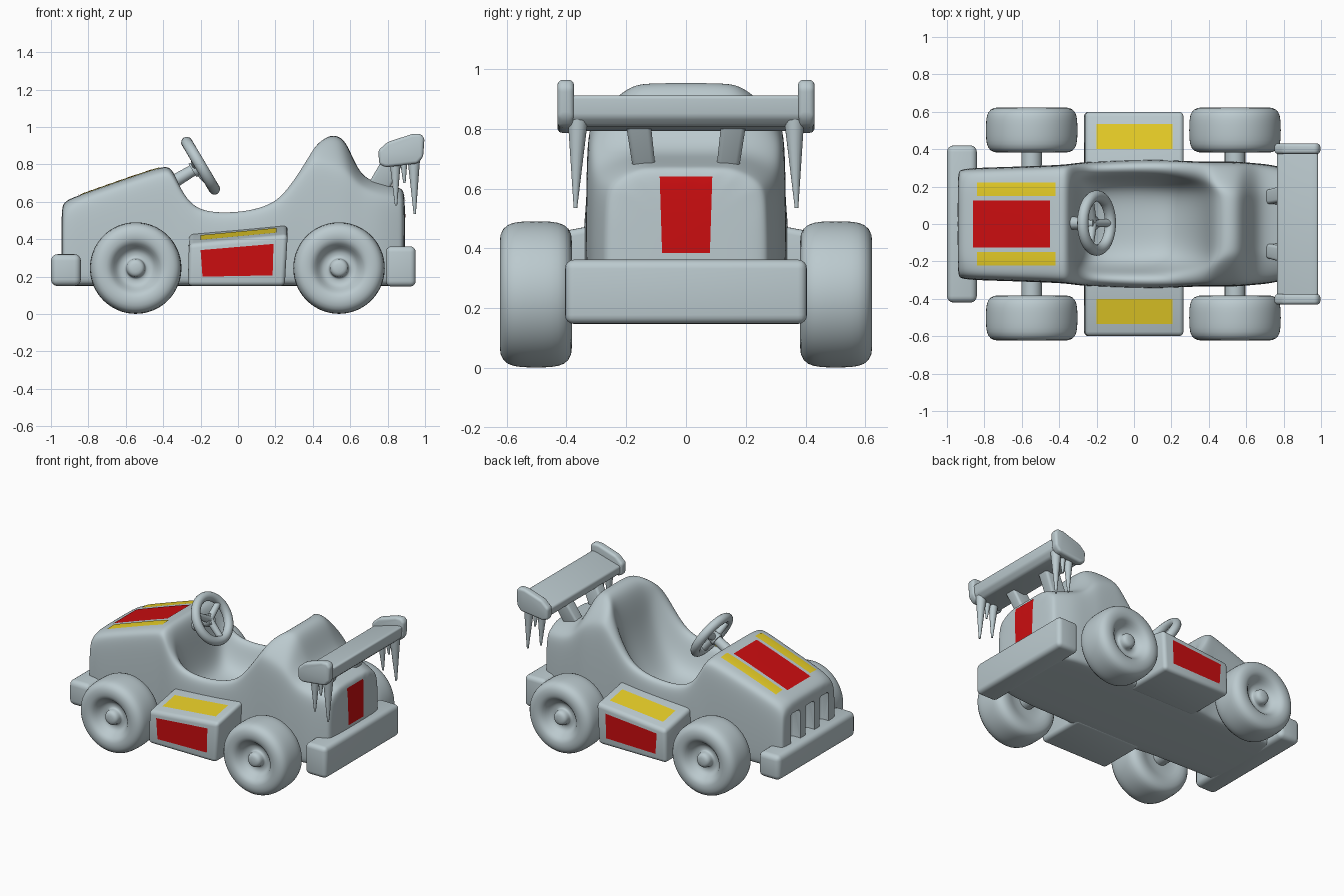
import bpy, bmesh, math
from mathutils import Vector
from mathutils.bvhtree import BVHTree

if "Cube" in bpy.data.objects:
    bpy.data.objects.remove(bpy.data.objects["Cube"])


def material(name, rgb):
    m = bpy.data.materials.new(name)
    m.diffuse_color = (*rgb, 1)
    m.use_nodes = True
    m.node_tree.nodes["Principled BSDF"].inputs["Base Color"].default_value = m.diffuse_color
    return m


GREY = material("pale blue grey", (0.50, 0.59, 0.62))
RED = material("red", (0.60, 0.004, 0.005))
YELLOW = material("yellow", (0.78, 0.60, 0.02))


def new_object(name, bm, mat=GREY):
    me = bpy.data.meshes.new(name)
    bm.to_mesh(me)
    bm.free()
    ob = bpy.data.objects.new(name, me)
    bpy.context.collection.objects.link(ob)
    me.materials.append(mat)
    return ob


def bake(ob, angle=40):
    # apply all modifiers and shade smooth with sharp creases
    bpy.context.view_layer.update()
    dg = bpy.context.evaluated_depsgraph_get()
    me = bpy.data.meshes.new_from_object(ob.evaluated_get(dg))
    ob.modifiers.clear()
    ob.data = me
    for p in me.polygons:
        p.use_smooth = True
    me.set_sharp_from_angle(angle=math.radians(angle))
    return ob


def hull(name, pts, bevel):
    # convex block with rounded edges
    bm = bmesh.new()
    for p in pts:
        bm.verts.new(p)
    bmesh.ops.convex_hull(bm, input=bm.verts[:])
    bmesh.ops.dissolve_limit(bm, angle_limit=0.02, verts=bm.verts[:], edges=bm.edges[:])
    bmesh.ops.recalc_face_normals(bm, faces=bm.faces[:])
    ob = new_object(name, bm)
    if bevel:
        mod = ob.modifiers.new("round", "BEVEL")
        mod.width, mod.segments, mod.limit_method = bevel, 4, 'ANGLE'
        mod.angle_limit = math.radians(15)
    return bake(ob)


def prism(name, profile, y0, y1, bevel):
    return hull(name, [(x, y, z) for x, z in profile for y in (y0, y1)], bevel)


def box(name, x0, x1, y0, y1, z0, z1, bevel):
    return prism(name, [(x0, z0), (x1, z0), (x1, z1), (x0, z1)], y0, y1, bevel)


def rod(name, p, q, r1, r2, sides=24):
    p, q = Vector(p), Vector(q)
    bpy.ops.mesh.primitive_cone_add(vertices=sides, radius1=r1, radius2=r2,
                                    depth=(q - p).length, location=(p + q) / 2,
                                    rotation=(q - p).to_track_quat('Z', 'Y').to_euler())
    ob = bpy.context.object
    ob.name = name
    ob.data.materials.append(GREY)
    return bake(ob)


def decal(name, mat, target, corners, direction, n=20):
    # thin painted plate wrapped on a surface by ray casting
    me = target.data
    tree = BVHTree.FromPolygons([v.co for v in me.vertices], [p.vertices[:] for p in me.polygons])
    d = Vector(direction)
    a, b, c, e = [Vector(k) for k in corners]
    bm = bmesh.new()
    rows = []
    for i in range(n + 1):
        row = []
        for j in range(n + 1):
            u, v = i / n, j / n
            start = a.lerp(b, u).lerp(e.lerp(c, u), v)
            loc, nor, _, _ = tree.ray_cast(start, d)
            row.append(bm.verts.new(loc - d * 0.004) if loc else None)
        rows.append(row)
    for i in range(n):
        for j in range(n):
            q = (rows[i][j], rows[i + 1][j], rows[i + 1][j + 1], rows[i][j + 1])
            if all(q):
                f = bm.faces.new(q)
                f.normal_update()
                if f.normal.dot(d) > 0:
                    f.normal_flip()
    return bake(new_object(name, bm, mat))


# body shell: stations of x, half width, rim z, inner half width, inner rim z, centre z
stations = [
    (-0.945, 0.275, 0.52, 0.20, 0.55, 0.56), (-0.93, 0.29, 0.57, 0.21, 0.59, 0.60),
    (-0.88, 0.30, 0.605, 0.23, 0.62, 0.625), (-0.70, 0.305, 0.67, 0.23, 0.682, 0.688),
    (-0.42, 0.315, 0.765, 0.23, 0.78, 0.786), (-0.36, 0.32, 0.775, 0.23, 0.787, 0.792),
    (-0.32, 0.325, 0.70, 0.235, 0.71, 0.71), (-0.28, 0.33, 0.63, 0.25, 0.62, 0.42),
    (-0.20, 0.335, 0.548, 0.26, 0.548, 0.34), (0.00, 0.345, 0.545, 0.265, 0.545, 0.33),
    (0.15, 0.345, 0.58, 0.26, 0.575, 0.34), (0.24, 0.34, 0.635, 0.25, 0.635, 0.39),
    (0.33, 0.335, 0.76, 0.24, 0.775, 0.52), (0.39, 0.335, 0.83, 0.22, 0.90, 0.70),
    (0.43, 0.335, 0.84, 0.20, 0.95, 0.95), (0.55, 0.335, 0.80, 0.19, 0.94, 0.965),
    (0.60, 0.33, 0.76, 0.18, 0.85, 0.87), (0.66, 0.325, 0.69, 0.18, 0.73, 0.73),
    (0.76, 0.315, 0.65, 0.18, 0.70, 0.70), (0.87, 0.275, 0.63, 0.17, 0.67, 0.675),
    (0.895, 0.26, 0.60, 0.16, 0.65, 0.655)]
bm = bmesh.new()
rings = []
for x, w, zr, wi, zf, zc in stations:
    half = [(0, 0.15), (w - 0.02, 0.15), (w, 0.17), (w, zr - 0.07), (w - 0.02, zr),
            (wi, zf), (wi - 0.05, zc), (0, zc)]
    loop = half + [(-y, z) for y, z in half[-2:0:-1]]
    rings.append([bm.verts.new((x, y, z)) for y, z in loop])
for r, s in zip(rings, rings[1:]):
    for k in range(len(r)):
        m = (k + 1) % len(r)
        bm.faces.new((r[k], r[m], s[m], s[k]))
bm.faces.new(rings[0])
bm.faces.new(rings[-1])
bmesh.ops.recalc_face_normals(bm, faces=bm.faces[:])
body = new_object("body", bm)
body.modifiers.new("smooth", "SUBSURF").levels = 3

# grille slots cut in the nose
cutters = []
for y in (-0.155, 0, 0.155):
    c = box("grille_cutter", -1.05, -0.88, y - 0.05, y + 0.05, 0.25, 0.52, 0.02)
    c.hide_render = True
    mod = body.modifiers.new("slot", "BOOLEAN")
    mod.object, mod.operation, mod.solver = c, 'DIFFERENCE', 'EXACT'
    cutters.append(c)
bake(body)
for c in cutters:
    bpy.data.objects.remove(c)

# bumpers
box("front_bumper", -1.0, -0.84, -0.42, 0.42, 0.15, 0.32, 0.035)
box("rear_bumper", 0.79, 0.95, -0.405, 0.405, 0.147, 0.362, 0.03)

# hood stripes and rear panel
decal("hood_red_panel", RED, body,
      [(-0.86, -0.125, 2), (-0.45, -0.125, 2), (-0.45, 0.125, 2), (-0.86, 0.125, 2)], (0, 0, -1))
decal("rear_red_panel", RED, body,
      [(2, -0.08, 0.385), (2, 0.08, 0.385), (2, 0.088, 0.64), (2, -0.088, 0.64)], (-1, 0, 0))

# wheel outline: radius and distance from the centre line
tyre = [(0, 0.40), (0.11, 0.40), (0.15, 0.382), (0.205, 0.38), (0.237, 0.405), (0.245, 0.45),
        (0.246, 0.50), (0.245, 0.555), (0.237, 0.60), (0.205, 0.624), (0.155, 0.624),
        (0.13, 0.61), (0.105, 0.57), (0.085, 0.555), (0.055, 0.555), (0.05, 0.565),
        (0.05, 0.595), (0.035, 0.61), (0, 0.614)]

for s, side in ((-1, "right"), (1, "left")):
    y0, y1 = sorted((s * 0.15, s * 0.222))
    decal(side + "_hood_stripe", YELLOW, body,
          [(-0.84, y0, 2), (-0.42, y0, 2), (-0.42, y1, 2), (-0.84, y1, 2)], (0, 0, -1))

    # side pods with painted panels
    pod = hull(side + "_side_pod",
               [(-0.268, s * 0.6, 0.15), (0.25, s * 0.6, 0.15), (-0.262, s * 0.6, 0.375),
                (0.266, s * 0.6, 0.425), (-0.268, s * 0.25, 0.15), (0.25, s * 0.25, 0.15),
                (-0.262, s * 0.25, 0.44), (0.266, s * 0.25, 0.49)], 0.025)
    decal(side + "_pod_top_stripe", YELLOW, pod,
          [(-0.2, s * 0.4, 2), (0.205, s * 0.4, 2), (0.205, s * 0.535, 2), (-0.2, s * 0.535, 2)],
          (0, 0, -1))
    decal(side + "_pod_side_panel", RED, pod,
          [(-0.19, s * 2, 0.2), (0.185, s * 2, 0.207), (0.19, s * 2, 0.375), (-0.2, s * 2, 0.342)],
          (0, -s, 0))

    # wheels and axles
    for x, end in ((-0.547, "front"), (0.54, "rear")):
        bm = bmesh.new()
        vs = [bm.verts.new((x + r, s * y, 0.246)) for r, y in tyre]
        es = [bm.edges.new(p) for p in zip(vs, vs[1:])]
        bmesh.ops.spin(bm, geom=vs + es, cent=(x, 0, 0.246), axis=(0, 1, 0),
                       angle=math.tau, steps=40, use_duplicate=False)
        bmesh.ops.remove_doubles(bm, verts=bm.verts[:], dist=0.0005)
        bmesh.ops.recalc_face_normals(bm, faces=bm.faces[:])
        wheel = new_object(f"{side}_{end}_wheel", bm)
        wheel.modifiers.new("smooth", "SUBSURF").levels = 1
        bake(wheel, 60)
        rod(f"{side}_{end}_axle", (x, s * 0.25, 0.246), (x, s * 0.42, 0.246), 0.055, 0.055)

    # wing end plates, struts and icicles
    plate = [(0.75, 0.875), (0.755, 0.80), (0.79, 0.785), (0.96, 0.805), (0.99, 0.84),
             (0.997, 0.94), (0.975, 0.965), (0.93, 0.962), (0.80, 0.92)]
    prism(side + "_wing_end", plate, s * 0.375, s * 0.43, 0.02)
    hull(side + "_wing_strut",
         [(0.67, s * 0.10, 0.65), (0.80, s * 0.10, 0.65), (0.67, s * 0.175, 0.65),
          (0.80, s * 0.175, 0.65), (0.78, s * 0.12, 0.84), (0.90, s * 0.12, 0.84),
          (0.78, s * 0.205, 0.84), (0.90, s * 0.205, 0.84)], 0.015)
    for x, tip, r in ((0.94, 0.535, 0.034), (0.84, 0.58, 0.032), (0.885, 0.70, 0.022)):
        rod(side + "_icicle", (x, s * 0.362, 0.83), (x + 0.005, s * 0.37, tip), r, 0.006, 16)

# rear wing blade
prism("wing_blade", [(0.765, 0.86), (0.765, 0.81), (0.80, 0.792), (0.95, 0.808), (0.98, 0.84),
                     (0.985, 0.912), (0.95, 0.912)], -0.40, 0.40, 0.012)

# steering wheel with spokes and column
centre = Vector((-0.20, 0.005, 0.793))
normal = Vector((0.86, 0, 0.51)).normalized()
up = Vector((-normal.z, 0, normal.x))
across = Vector((0, 1, 0))
bpy.ops.mesh.primitive_torus_add(major_radius=0.145, minor_radius=0.03, major_segments=48,
                                 minor_segments=16, location=centre,
                                 rotation=normal.to_track_quat('Z', 'Y').to_euler())
ring = bpy.context.object
ring.name = "steering_wheel"
ring.data.materials.append(GREY)
bake(ring)
hub = centre - normal * 0.025
for a in (90, 210, 330):
    t = math.radians(a)
    rod("steering_spoke", hub, centre - (up * math.sin(t) + across * math.cos(t)) * 0.14, 0.024, 0.02, 16)
rod("steering_hub", hub - normal * 0.025, hub + normal * 0.02, 0.042, 0.036)
rod("steering_column", hub - normal * 0.17, hub, 0.036, 0.03)
